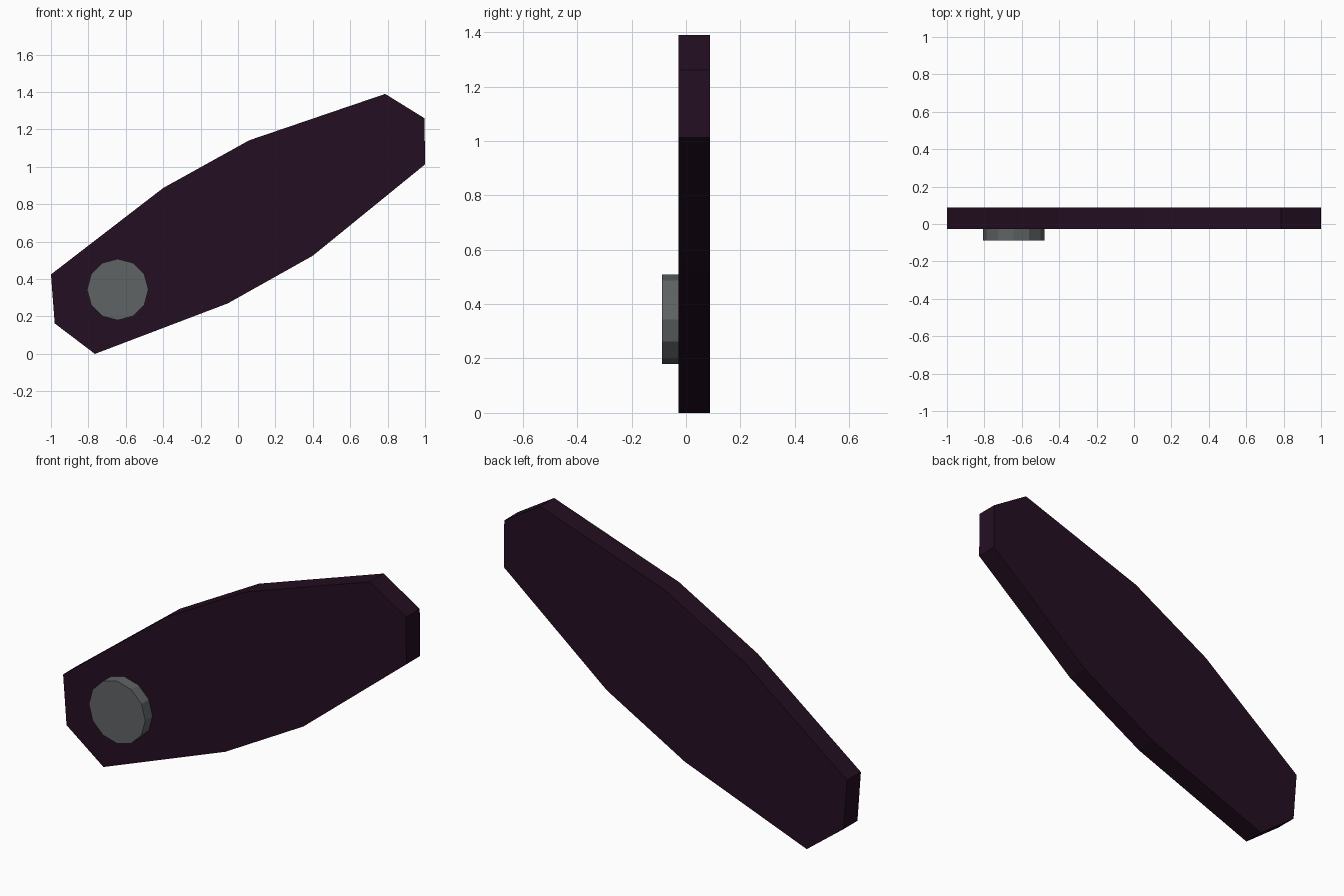
import bpy, bmesh, math

if "Cube" in bpy.data.objects:
    bpy.data.objects.remove(bpy.data.objects["Cube"])


def material(name, rgb):
    m = bpy.data.materials.new(name)
    m.diffuse_color = (*rgb, 1.0)
    m.use_nodes = True
    m.node_tree.nodes["Principled BSDF"].inputs["Base Color"].default_value = m.diffuse_color
    return m


def extruded_plate(name, outline, y_front, y_back, mat):
    """Extrude a closed x-z outline from y_front to y_back."""
    bm = bmesh.new()
    face = bm.faces.new([bm.verts.new((x, y_front, z)) for x, z in outline])
    ext = bmesh.ops.extrude_face_region(bm, geom=[face])
    moved = [g for g in ext["geom"] if isinstance(g, bmesh.types.BMVert)]
    bmesh.ops.translate(bm, verts=moved, vec=(0, y_back - y_front, 0))
    bmesh.ops.recalc_face_normals(bm, faces=bm.faces)
    mesh = bpy.data.meshes.new(name)
    bm.to_mesh(mesh)
    bm.free()
    mesh.materials.append(mat)
    obj = bpy.data.objects.new(name, mesh)
    bpy.context.collection.objects.link(obj)
    return obj


purple = material("dark purple", (0.017, 0.0045, 0.015))
grey = material("slate grey", (0.115, 0.126, 0.130))

# Long tilted lever body
body = [(-1.0, 0.425), (-0.98, 0.163), (-0.765, 0.0), (-0.055, 0.27),
        (0.4, 0.525), (1.0, 1.013), (0.997, 1.26), (0.787, 1.39),
        (0.06, 1.142), (-0.4, 0.887)]
extruded_plate("lever_body", body, -0.027, 0.088, purple)

# Twelve-sided pivot button on the front
cx, cz, r = -0.643, 0.344, 0.164
button = [(cx + r * math.cos(i * math.tau / 12), cz + r * math.sin(i * math.tau / 12))
          for i in range(12)]
extruded_plate("pivot_button", button, -0.088, -0.027, grey)
